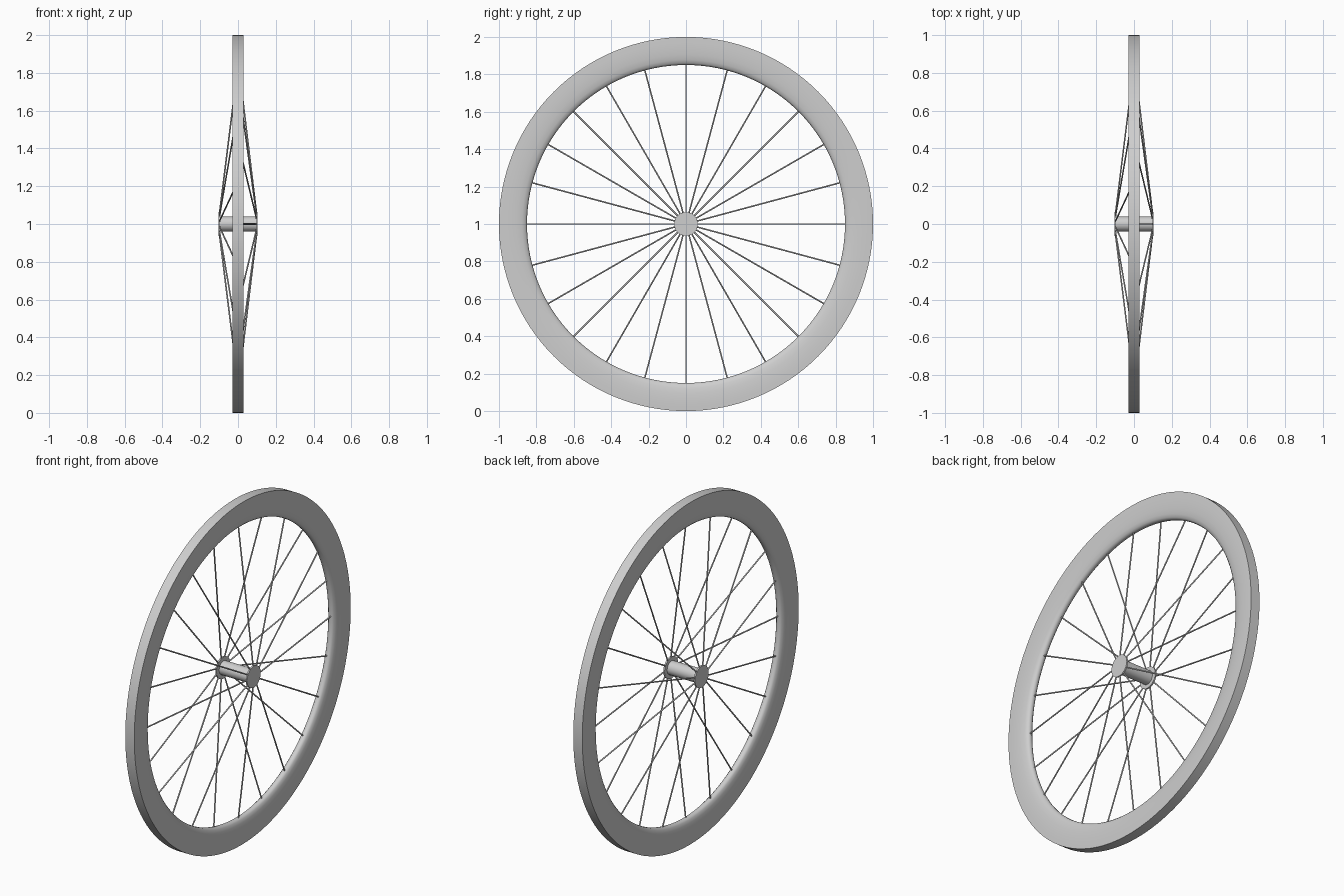
import bpy
import bmesh
from math import cos, sin, tau, radians
from mathutils import Matrix, Vector

cube = bpy.data.objects.get("Cube")
if cube:
    bpy.data.objects.remove(cube, do_unlink=True)

CENTRE = Vector((0, 0, 1))
SPOKES = 24

grey = bpy.data.materials.new("plain grey")
grey.use_nodes = True
grey.diffuse_color = (0.62, 0.62, 0.62, 1)
grey.node_tree.nodes["Principled BSDF"].inputs["Base Color"].default_value = grey.diffuse_color


def finish(name, bm, angle=35):
    bmesh.ops.recalc_face_normals(bm, faces=bm.faces)
    mesh = bpy.data.meshes.new(name)
    bm.to_mesh(mesh)
    bm.free()
    mesh.materials.append(grey)
    obj = bpy.data.objects.new(name, mesh)
    obj.location = CENTRE
    bpy.context.collection.objects.link(obj)
    bpy.ops.object.select_all(action='DESELECT')
    obj.select_set(True)
    bpy.context.view_layer.objects.active = obj
    bpy.ops.object.shade_smooth_by_angle(angle=radians(angle))


def lathe(name, profile, segments, closed):
    """Turn an (x, radius) profile around the axle."""
    bm = bmesh.new()
    rings = []
    for i in range(segments):
        a = tau * i / segments
        rings.append([bm.verts.new((x, r * cos(a), r * sin(a))) for x, r in profile])
    count = len(profile)
    for i in range(segments):
        one, two = rings[i], rings[(i + 1) % segments]
        for j in range(count if closed else count - 1):
            k = (j + 1) % count
            bm.faces.new((one[j], one[k], two[k], two[j]))
    if not closed:
        for j in (0, -1):
            bm.faces.new([ring[j] for ring in rings])
    finish(name, bm)


# Deep rim with a rounded inner edge and a flat outer band
half = [(0.010, 0.852), (0.018, 0.860), (0.024, 0.877), (0.028, 0.905),
        (0.030, 0.94), (0.030, 0.97), (0.029, 1.0)]
mirrored = [(-x, r) for x, r in reversed(half)]
lathe("rim", [(0, 0.85)] + half + mirrored, 128, True)

# Hub: barrel with a thin disc at each end
lathe("hub_barrel", [(-0.098, 0.04), (0.098, 0.04)], 48, False)
for side, name in ((1, "left_flange"), (-1, "right_flange")):
    lathe(name, [(side * 0.094, 0.063), (side * 0.103, 0.063)], 48, False)

# Straight spokes, alternating between the two flanges
for side, name in ((1, "left_spokes"), (-1, "right_spokes")):
    bm = bmesh.new()
    for i in range(0 if side > 0 else 1, SPOKES, 2):
        a = tau * i / SPOKES
        out = Vector((0, cos(a), sin(a)))
        start = out * 0.05 + Vector((side * 0.099, 0, 0))
        end = out * 0.87
        span = end - start
        turn = span.to_track_quat('Z', 'Y').to_matrix().to_4x4()
        bmesh.ops.create_cone(bm, cap_ends=True, segments=10, radius1=0.004,
                              radius2=0.004, depth=span.length,
                              matrix=Matrix.Translation((start + end) / 2) @ turn)
    finish(name, bm, 40)
